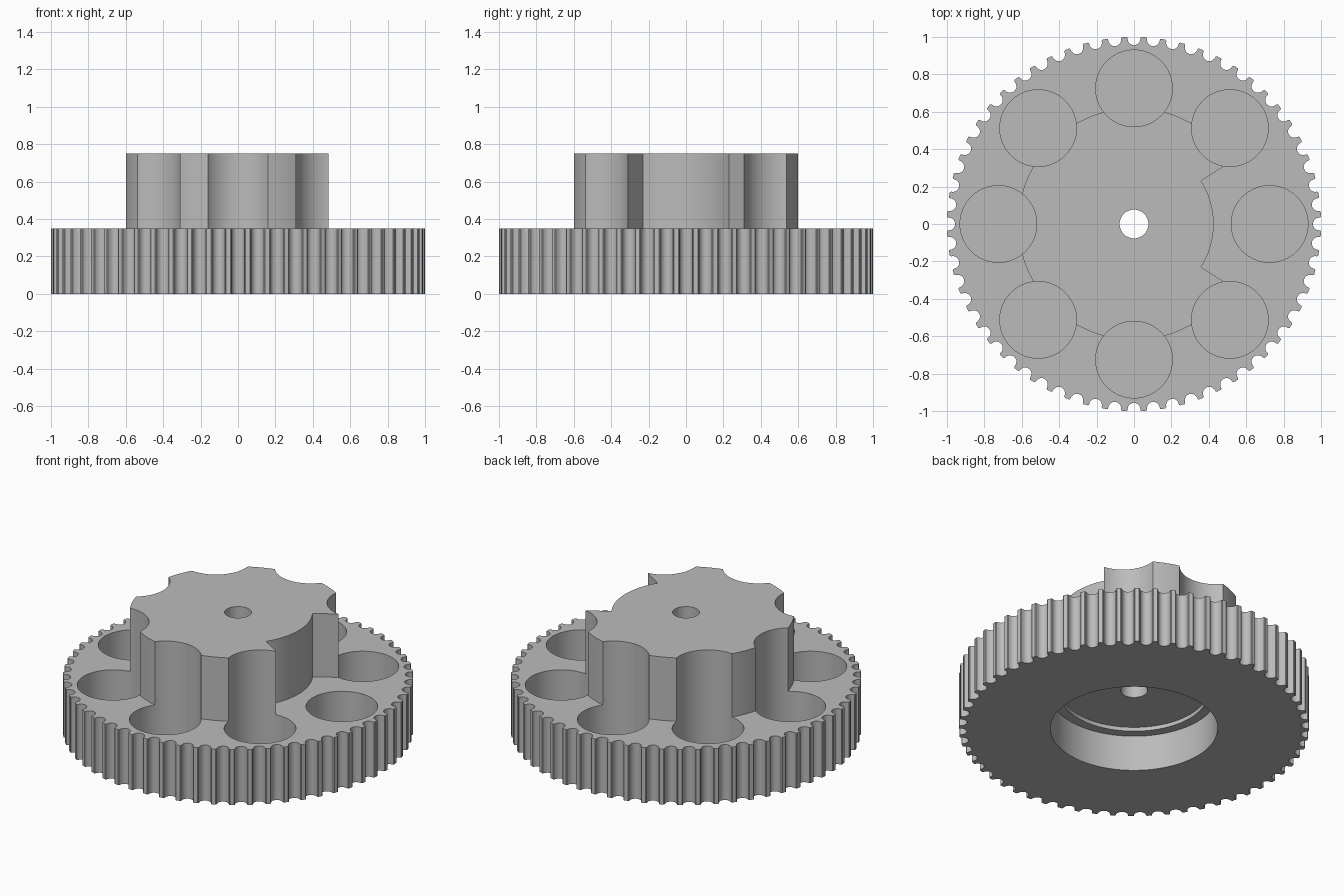
import bpy, bmesh, math
from math import cos, sin, pi, radians

if "Cube" in bpy.data.objects:
    bpy.data.objects.remove(bpy.data.objects["Cube"], do_unlink=True)

TEETH = 60
DISC_TOP, HUB_TOP = 0.35, 0.75

grey = bpy.data.materials.new("plain grey")
grey.use_nodes = True
grey.diffuse_color = (0.5, 0.5, 0.5, 1)
grey.node_tree.nodes["Principled BSDF"].inputs["Base Color"].default_value = (0.5, 0.5, 0.5, 1)


def prism(name, outlines, z0, z1, helper=False):
    """Extrude closed outlines from z0 up to z1."""
    bm = bmesh.new()
    for pts in outlines:
        face = bm.faces.new([bm.verts.new((x, y, z0)) for x, y in pts])
        new = bmesh.ops.extrude_face_region(bm, geom=[face])["geom"]
        bmesh.ops.translate(bm, vec=(0, 0, z1 - z0),
                            verts=[v for v in new if isinstance(v, bmesh.types.BMVert)])
    bmesh.ops.recalc_face_normals(bm, faces=bm.faces)
    mesh = bpy.data.meshes.new(name)
    bm.to_mesh(mesh)
    bm.free()
    mesh.materials.append(grey)
    ob = bpy.data.objects.new(name, mesh)
    bpy.context.collection.objects.link(ob)
    ob.hide_render = helper
    return ob


def arc(r, a0, a1, n, cx=0, cy=0):
    return [(cx + r * cos(a0 + (a1 - a0) * i / n), cy + r * sin(a0 + (a1 - a0) * i / n))
            for i in range(n + 1)]


def circle(r, n=96, cx=0, cy=0):
    return arc(r, 0, 2 * pi, n, cx, cy)[:-1]


def toothed_outline():
    """Rim with a round groove between neighbouring teeth."""
    groove = [(1.0, -0.041), (0.997, -0.036)]
    groove += [(x, -y) for x, y in arc(0.034, pi / 2, 3 * pi / 2, 10, 0.99)]
    groove += [(0.997, 0.036), (1.0, 0.041)]
    pts = []
    for k in range(TEETH):
        a = 2 * pi * k / TEETH
        pts += [(x * cos(a) - y * sin(a), x * sin(a) + y * cos(a)) for x, y in groove]
        mid = a + pi / TEETH
        pts.append((cos(mid), sin(mid)))
    return pts


def cut(ob, cutters):
    bpy.ops.object.select_all(action="DESELECT")
    bpy.context.view_layer.objects.active = ob
    ob.select_set(True)
    for cutter in cutters:
        mod = ob.modifiers.new(cutter.name, "BOOLEAN")
        mod.operation, mod.solver, mod.object = "DIFFERENCE", "EXACT", cutter
        bpy.ops.object.modifier_apply(modifier=mod.name)
    bpy.ops.object.shade_smooth_by_angle(angle=radians(25))


# Main bodies
disc = prism("toothed_disc", [toothed_outline()], 0, DISC_TOP)
hub = prism("scalloped_hub", [circle(0.62, 128)], DISC_TOP, HUB_TOP)

# Eight round pockets that also scallop the hub
pockets = prism("pocket_cutter",
                [circle(0.205, 64, 0.725 * cos(k * pi / 4), 0.725 * sin(k * pi / 4))
                 for k in range(8)], 0.1, 1, True)
# Centre bore, wedge notch on the +x side, stepped recess underneath
bore = prism("bore_cutter", [circle(0.077, 48)], -1, 1, True)
half = radians(32.7)
notch = prism("notch_cutter", [arc(0.426, -half, half, 24) + arc(0.9, half, -half, 24)],
              0.2, 1, True)
recess = prism("recess_cutter", [circle(0.478)], -0.2, 0.225, True)
recess_step = prism("recess_step_cutter", [circle(0.42)], -0.2, 0.25, True)

cut(disc, [pockets, recess, recess_step, bore])
cut(hub, [pockets, notch, bore])

for helper in (pockets, bore, notch, recess, recess_step):
    bpy.data.objects.remove(helper, do_unlink=True)
